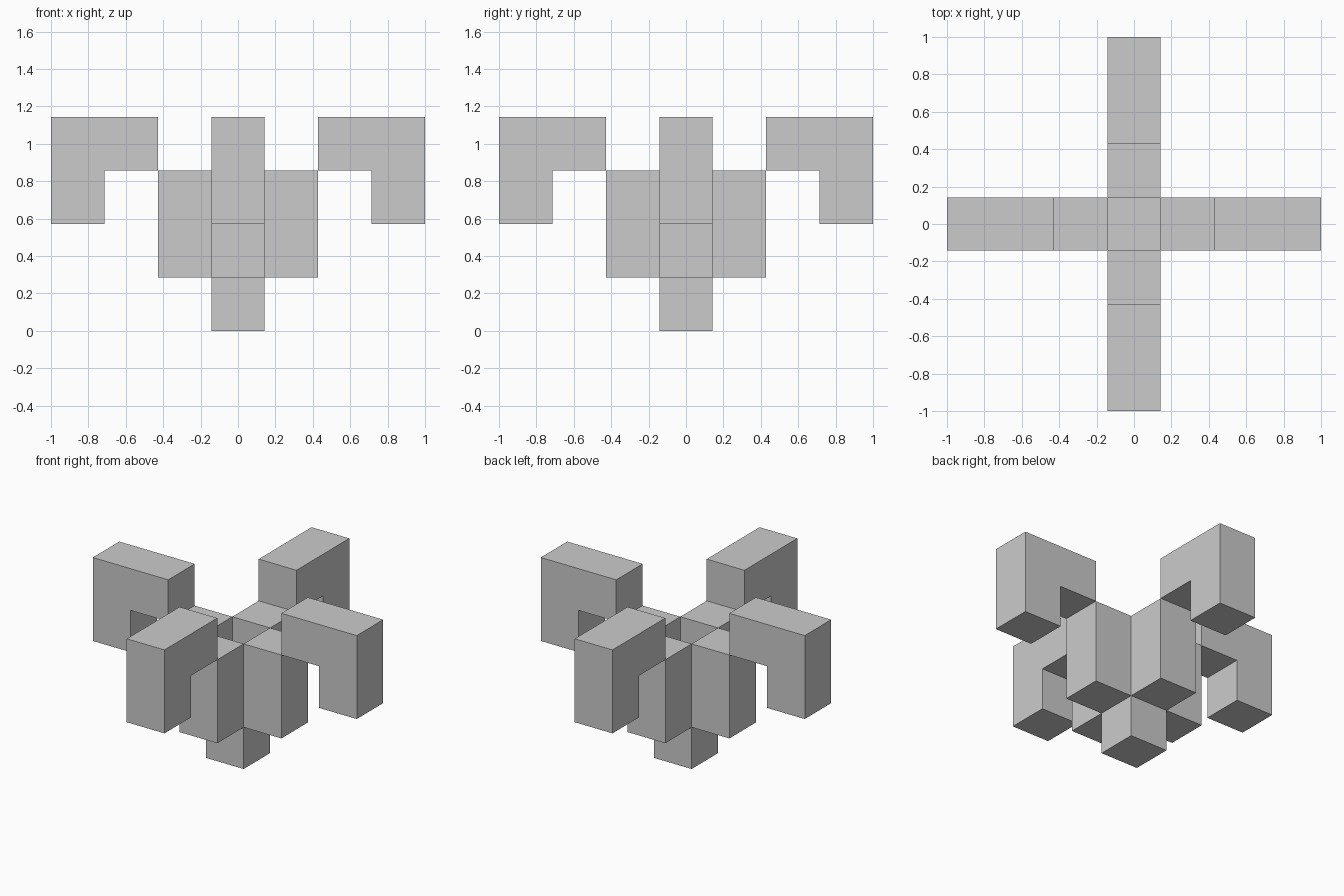
import bpy
import bmesh
from math import pi
from mathutils import Matrix

if "Cube" in bpy.data.objects:
    bpy.data.objects.remove(bpy.data.objects["Cube"])

U = 2 / 7  # one block


def prism(name, profile, turn=0):
    """Extrude an (x, z) profile one block deep along y, then turn it about z."""
    bm = bmesh.new()
    face = bm.faces.new([bm.verts.new((x * U, -U / 2, z * U)) for x, z in profile])
    moved = bmesh.ops.extrude_face_region(bm, geom=[face])["geom"]
    verts = [v for v in moved if isinstance(v, bmesh.types.BMVert)]
    bmesh.ops.translate(bm, verts=verts, vec=(0, U, 0))
    bmesh.ops.recalc_face_normals(bm, faces=bm.faces)
    bm.transform(Matrix.Rotation(turn, 4, "Z"))
    mesh = bpy.data.meshes.new(name)
    bm.to_mesh(mesh)
    bm.free()
    obj = bpy.data.objects.new(name, mesh)
    bpy.context.collection.objects.link(obj)


# Base cube
prism("base_block", [(-.5, 0), (.5, 0), (.5, 1), (-.5, 1)])

# Four upright blocks around an open centre, each with a hooked outer arm
upright = [(.5, 1), (1.5, 1), (1.5, 3), (.5, 3)]
hook = [(1.5, 3), (2.5, 3), (2.5, 2), (3.5, 2), (3.5, 4), (1.5, 4)]
for i, side in enumerate(("right", "back", "left", "front")):
    prism(side + "_upright", upright, i * pi / 2)
    prism(side + "_hook", hook, i * pi / 2)
